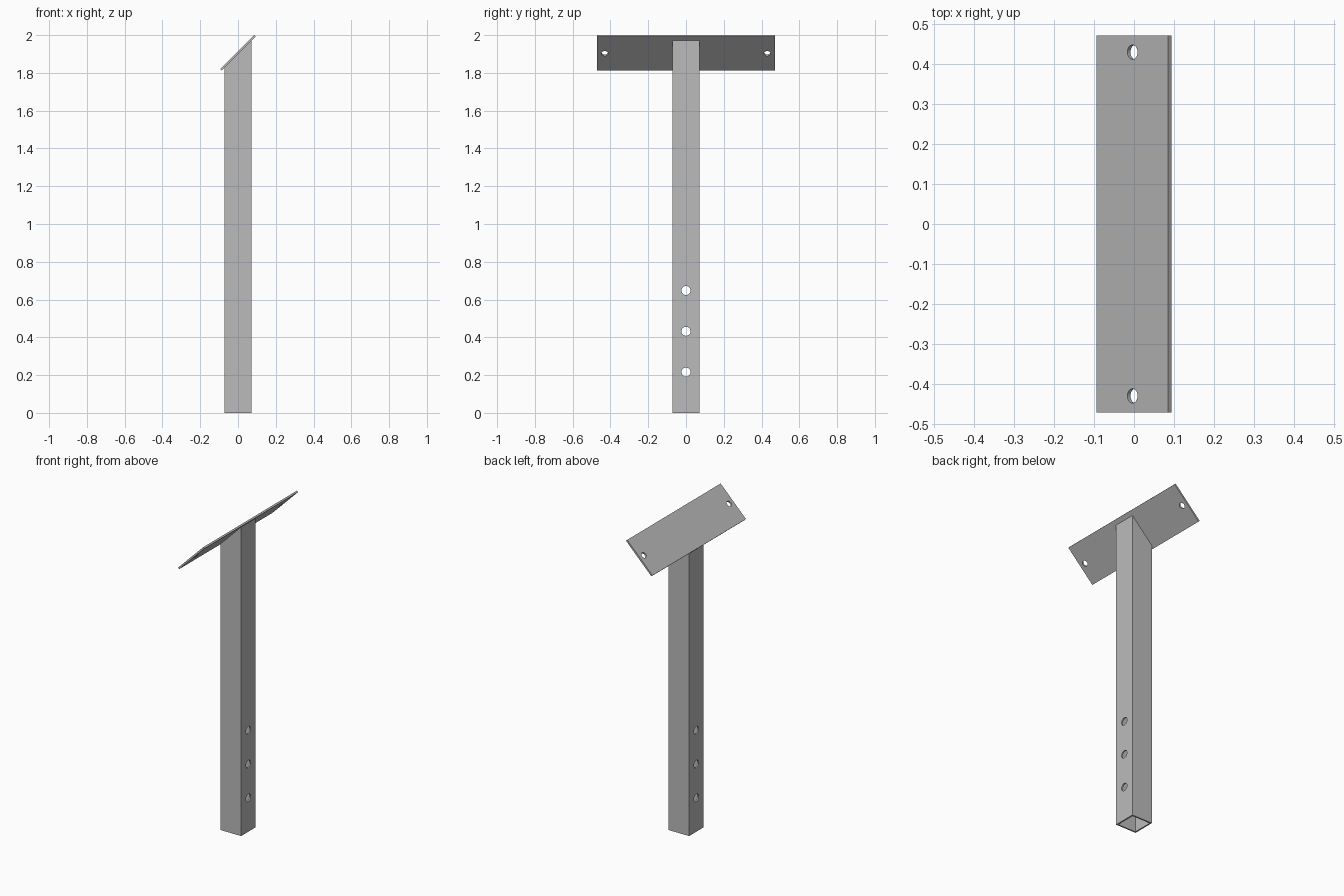
import bpy, bmesh, math
from mathutils import Matrix, Vector

cube = bpy.data.objects.get("Cube")
if cube:
    bpy.data.objects.remove(cube, do_unlink=True)

PLATE_W, PLATE_L, PLATE_T = 0.253, 0.943, 0.011
PLATE_Z = 1.9067
HALF, WALL = 0.0725, 0.009
TILT = math.radians(-45)

grey = bpy.data.materials.new("galvanised grey")
grey.use_nodes = True
colour = (0.5, 0.5, 0.5, 1)
grey.diffuse_color = colour
grey.node_tree.nodes["Principled BSDF"].inputs["Base Color"].default_value = colour


def finish(name, bm):
    bmesh.ops.recalc_face_normals(bm, faces=bm.faces)
    mesh = bpy.data.meshes.new(name)
    bm.to_mesh(mesh)
    bm.free()
    mesh.materials.append(grey)
    ob = bpy.data.objects.new(name, mesh)
    bpy.context.collection.objects.link(ob)
    return ob


def drill(ob, centres, radius, depth, turn):
    """Cut round holes whose axis is local z turned by the given matrix."""
    bm = bmesh.new()
    for c in centres:
        bmesh.ops.create_cone(bm, cap_ends=True, segments=32, radius1=radius,
                              radius2=radius, depth=depth,
                              matrix=Matrix.Translation(c) @ turn)
    cutter = finish("hole_cutter", bm)
    cutter.hide_render = True
    mod = ob.modifiers.new("holes", 'BOOLEAN')
    mod.operation, mod.solver, mod.object = 'DIFFERENCE', 'EXACT', cutter
    bpy.context.view_layer.objects.active = ob
    bpy.ops.object.modifier_apply(modifier=mod.name)
    bpy.data.objects.remove(cutter, do_unlink=True)


# Hollow square post, open at the bottom, mitred at the top to meet the plate
bm = bmesh.new()
top_mid = PLATE_Z - PLATE_T / math.sqrt(2)
rings = []
for half in (HALF, HALF - WALL):
    for is_top in (False, True):
        rings.append([bm.verts.new((sx * half, sy * half,
                                    top_mid + sx * half if is_top else 0))
                      for sx, sy in ((-1, -1), (1, -1), (1, 1), (-1, 1))])
outer_low, outer_top, inner_low, inner_top = rings
for a, b in ((outer_low, outer_top), (outer_top, inner_top),
             (inner_top, inner_low), (inner_low, outer_low)):
    for i in range(4):
        j = (i + 1) % 4
        bm.faces.new((a[i], a[j], b[j], b[i]))
post = finish("square_post", bm)
drill(post, [Vector((0, 0, z)) for z in (0.216, 0.432, 0.648)], 0.024, 0.4,
      Matrix.Rotation(math.pi / 2, 4, 'Y'))

# Tilted mounting plate with a bolt hole near each end
tilt = Matrix.Rotation(TILT, 4, 'Y')
bm = bmesh.new()
bmesh.ops.create_cube(bm, size=1, matrix=Matrix.Translation((0, 0, PLATE_Z)) @ tilt
                      @ Matrix.Diagonal((PLATE_W, PLATE_L, PLATE_T, 1)))
plate = finish("mounting_plate", bm)
drill(plate, [Vector((0, s * 0.43, PLATE_Z)) for s in (-1, 1)], 0.018, 0.1, tilt)

# Smooth hole walls, crisp edges elsewhere
for ob in (post, plate):
    bpy.ops.object.select_all(action='DESELECT')
    ob.select_set(True)
    bpy.context.view_layer.objects.active = ob
    bpy.ops.object.shade_smooth_by_angle(angle=math.radians(30))
